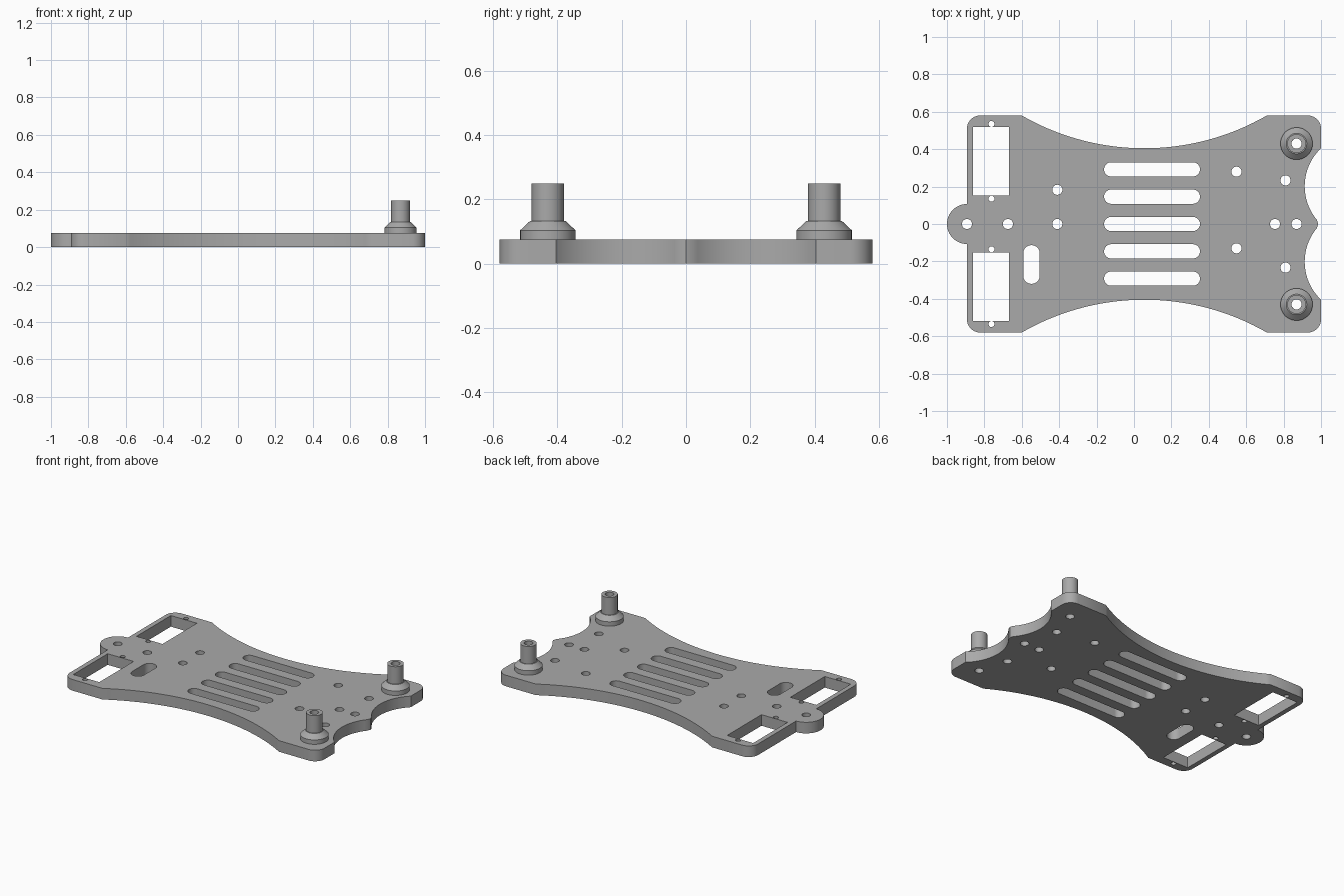
import bpy, bmesh, math
from mathutils import Vector

if "Cube" in bpy.data.objects:
    bpy.data.objects.remove(bpy.data.objects["Cube"])

T = 0.0745   # plate thickness
R = 0.027    # screw hole radius

grey = bpy.data.materials.new("plain grey")
grey.diffuse_color = (0.4, 0.4, 0.4, 1)
grey.use_nodes = True
grey.node_tree.nodes["Principled BSDF"].inputs["Base Color"].default_value = grey.diffuse_color


def arc(cx, cy, r, a0, a1, n):
    """Points on a circular arc, angles in degrees."""
    return [(cx + r * math.cos(math.radians(a0 + (a1 - a0) * i / n)),
             cy + r * math.sin(math.radians(a0 + (a1 - a0) * i / n))) for i in range(n + 1)]


def bow(p, q, sag, n):
    """Circular arc from p to q, bulging sag to the left of the direction p->q."""
    p, q = Vector(p), Vector(q)
    d = (q - p) / 2
    h = d.length
    r = (h * h + sag * sag) / (2 * sag)
    left = Vector((-d.y, d.x)).normalized()
    c = (p + q) / 2 - left * (r - sag)
    half = math.asin(h / r)
    out = []
    for i in range(n + 1):
        a = -half + 2 * half * i / n
        v = c + left * r * math.cos(a) + d.normalized() * r * math.sin(a)
        out.append((v.x, v.y))
    return out


def slot(x0, y0, x1, y1, r):
    """Round-ended slot between two end centres."""
    a = math.degrees(math.atan2(y1 - y0, x1 - x0))
    return arc(x1, y1, r, a - 90, a + 90, 16) + arc(x0, y0, r, a + 90, a + 270, 16)


def finish(obj):
    obj.data.materials.clear()
    obj.data.materials.append(grey)
    bpy.ops.object.select_all(action='DESELECT')
    obj.select_set(True)
    bpy.context.view_layer.objects.active = obj
    bpy.ops.object.shade_smooth_by_angle(angle=math.radians(30))


# Plate outline: upper half from the nose round to the tail ear, then mirrored
half = [(0.985, 0)]
half += bow((0.978, 0.022), (1.0, 0.405), 0.076, 24)      # scalloped front edge
half += arc(0.93, 0.51, 0.07, 0, 90, 10)                  # front corner
half += bow((0.71, 0.58), (-0.6, 0.58), 0.175, 48)        # waisted side
half += arc(-0.823, 0.51, 0.07, 90, 180, 10)              # rear corner
half += arc(-0.893, 0, 0.107, 90, 180, 16)                # rear ear
outline = half + [(x, -y) for x, y in reversed(half[1:-1])]

loops = [outline]

# Ventilation slots and the cable slot
for i in range(-2, 3):
    loops.append(slot(-0.122, 0.146 * i, 0.315, 0.146 * i, 0.038))
loops.append(slot(-0.548, -0.276, -0.548, -0.157, 0.044))

# Rectangular motor windows with their small screw holes
for s in (1, -1):
    a, b = 0.153 * s, 0.518 * s
    loops.append([(-0.861, a), (-0.668, a), (-0.668, b), (-0.861, b)])
    for y in (0.135, 0.535):
        loops.append(arc(-0.762, s * y, 0.016, 0, 345, 23))

# Screw holes, including those under the posts
for x, y in [(-0.893, 0), (-0.674, 0), (-0.41, 0.183), (-0.41, 0), (0.548, 0.28),
             (0.548, -0.13), (0.81, 0.233), (0.81, -0.233), (0.754, 0), (0.869, 0),
             (0.869, 0.43), (0.869, -0.43)]:
    loops.append(arc(x, y, R, 0, 348.75, 31))

# Plate: filled curve with holes, extruded
curve = bpy.data.curves.new("base_plate", 'CURVE')
curve.dimensions = '2D'
curve.fill_mode = 'BOTH'
curve.extrude = T / 2
for pts in loops:
    sp = curve.splines.new('POLY')
    sp.points.add(len(pts) - 1)
    for p, (x, y) in zip(sp.points, pts):
        p.co = (x, y, 0, 1)
    sp.use_cyclic_u = True
plate = bpy.data.objects.new("base_plate", curve)
bpy.context.collection.objects.link(plate)
bpy.context.view_layer.objects.active = plate
plate.select_set(True)
bpy.ops.object.convert(target='MESH')
plate = bpy.context.view_layer.objects.active
bm = bmesh.new()
bm.from_mesh(plate.data)
bmesh.ops.translate(bm, verts=bm.verts, vec=(0, 0, T / 2))
bmesh.ops.remove_doubles(bm, verts=bm.verts, dist=1e-5)
bmesh.ops.recalc_face_normals(bm, faces=bm.faces)
bm.to_mesh(plate.data)
bm.free()
finish(plate)

# Hollow stepped posts, lathed from a profile (radius, height)
profile = [(R, T), (0.086, T), (0.086, 0.104), (0.055, 0.133), (0.05, 0.133),
           (0.05, 0.25), (R, 0.25)]
N = 48
for name, py in (("left_post", 0.43), ("right_post", -0.43)):
    bm = bmesh.new()
    rings = [[bm.verts.new((r * math.cos(2 * math.pi * i / N), r * math.sin(2 * math.pi * i / N), z))
              for i in range(N)] for r, z in profile]
    for k, lo in enumerate(rings):
        hi = rings[(k + 1) % len(rings)]
        for i in range(N):
            j = (i + 1) % N
            bm.faces.new((lo[i], lo[j], hi[j], hi[i]))
    bmesh.ops.recalc_face_normals(bm, faces=bm.faces)
    me = bpy.data.meshes.new(name)
    bm.to_mesh(me)
    bm.free()
    post = bpy.data.objects.new(name, me)
    post.location = (0.869, py, 0)
    bpy.context.collection.objects.link(post)
    finish(post)
